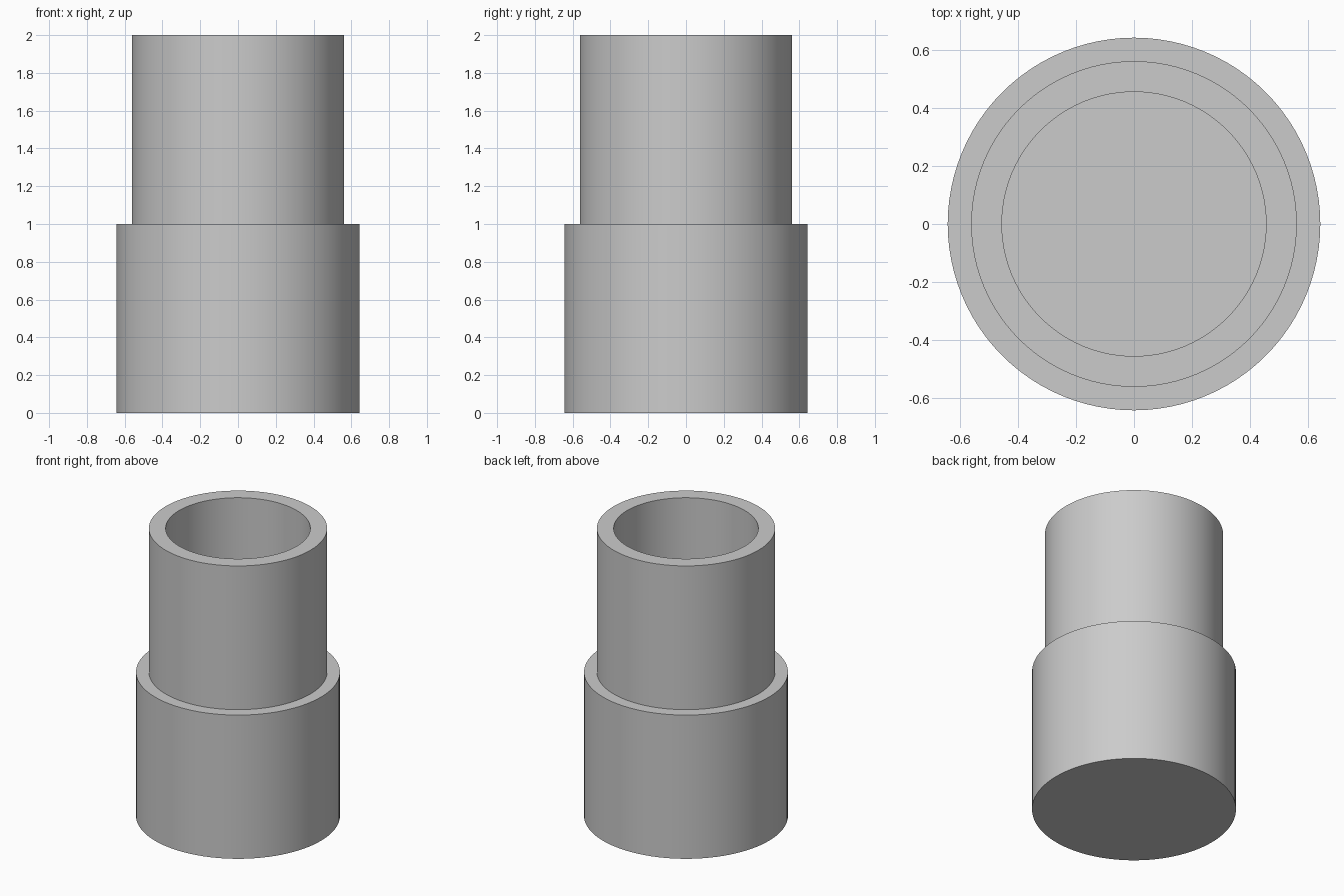
import bpy
import bmesh
from math import radians, tau

cube = bpy.data.objects.get("Cube")
if cube:
    bpy.data.objects.remove(cube, do_unlink=True)

BASE_R, TUBE_R, BORE_R = 0.643, 0.562, 0.456
STEP_Z, TOP_Z, FLOOR_Z = 1.0, 2.0, 1.0
SEGMENTS = 96

grey = bpy.data.materials.new("plain grey")
grey.use_nodes = True
colour = (0.6, 0.6, 0.6, 1)
grey.diffuse_color = colour
grey.node_tree.nodes["Principled BSDF"].inputs["Base Color"].default_value = colour


def lathe(name, profile):
    """Turn a radius/height profile around z into a smooth closed solid."""
    bm = bmesh.new()
    verts = [bm.verts.new((r, 0, z)) for r, z in profile]
    edges = [bm.edges.new(pair) for pair in zip(verts, verts[1:])]
    bmesh.ops.spin(bm, geom=verts + edges, cent=(0, 0, 0), axis=(0, 0, 1),
                   angle=tau, steps=SEGMENTS, use_duplicate=False)
    bmesh.ops.remove_doubles(bm, verts=bm.verts, dist=0.0001)
    bmesh.ops.recalc_face_normals(bm, faces=bm.faces)
    mesh = bpy.data.meshes.new(name)
    bm.to_mesh(mesh)
    bm.free()
    mesh.materials.append(grey)
    obj = bpy.data.objects.new(name, mesh)
    bpy.context.collection.objects.link(obj)
    bpy.ops.object.select_all(action="DESELECT")
    obj.select_set(True)
    bpy.context.view_layer.objects.active = obj
    bpy.ops.object.shade_smooth_by_angle(angle=radians(30))
    return obj


# Wide base, shoulder, narrower upper tube and its blind bore in one solid
lathe("stepped_sleeve", [
    (0, 0), (BASE_R, 0), (BASE_R, STEP_Z), (TUBE_R, STEP_Z),
    (TUBE_R, TOP_Z), (BORE_R, TOP_Z), (BORE_R, FLOOR_Z), (0, FLOOR_Z),
])
